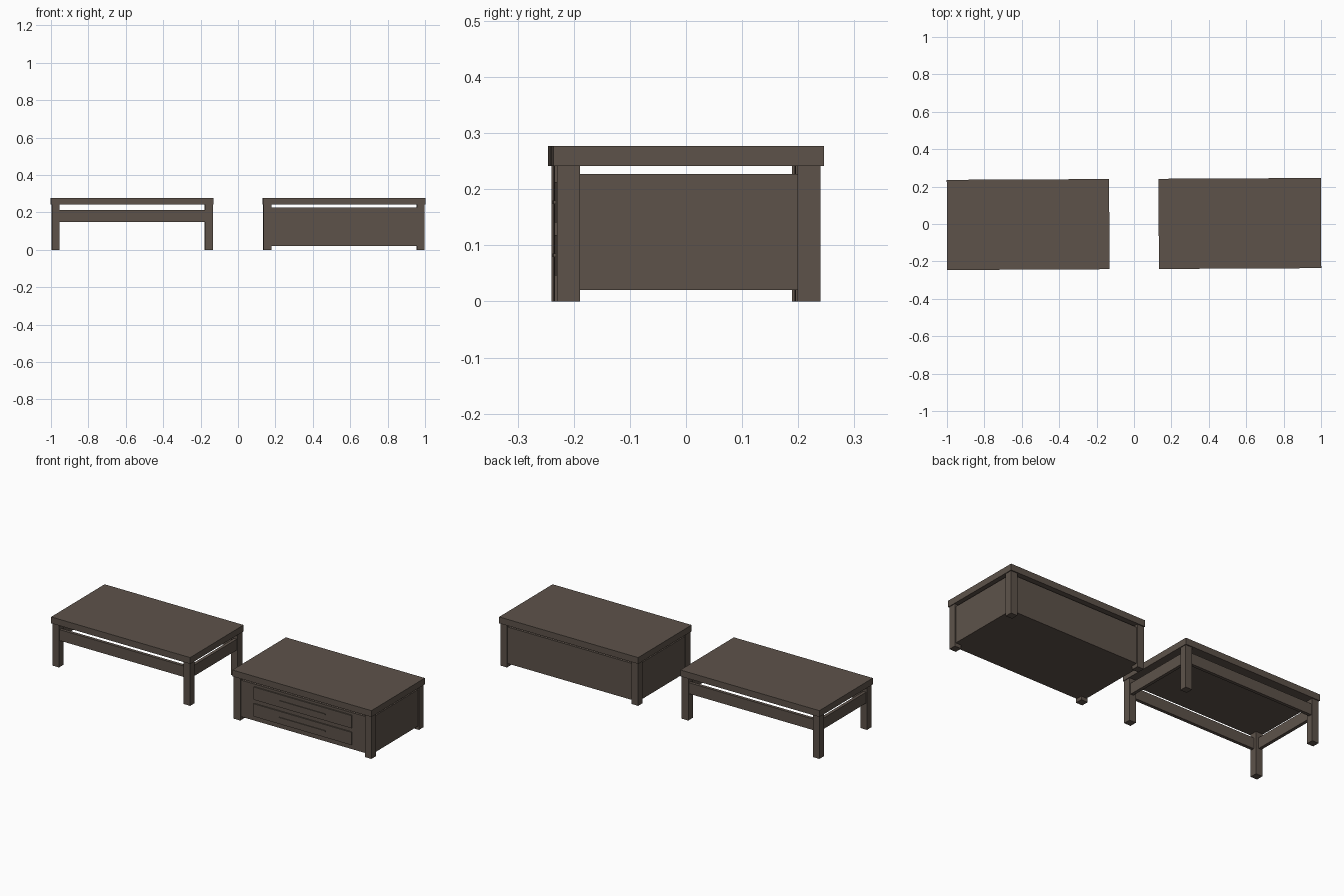
import bpy, math
from mathutils import Matrix

if "Cube" in bpy.data.objects:
    bpy.data.objects.remove(bpy.data.objects["Cube"])

wood = bpy.data.materials.new("dark brown wood")
wood.diffuse_color = (0.11, 0.085, 0.068, 1)
wood.use_nodes = True
wood.node_tree.nodes["Principled BSDF"].inputs["Base Color"].default_value = wood.diffuse_color
TURN = Matrix.Rotation(0.005, 4, 'Z')   # the pair stands very slightly turned


def box(name, x0, x1, y0, y1, z0, z1):
    """Axis-aligned board from its limits."""
    v = [(x, y, z) for x in (x0, x1) for y in (y0, y1) for z in (z0, z1)]
    f = [(0, 1, 3, 2), (4, 6, 7, 5), (0, 4, 5, 1), (2, 3, 7, 6), (0, 2, 6, 4), (1, 5, 7, 3)]
    me = bpy.data.meshes.new(name)
    me.from_pydata(v, [], f)
    me.transform(TURN)
    me.materials.append(wood)
    ob = bpy.data.objects.new(name, me)
    bpy.context.collection.objects.link(ob)
    return ob


HW, HD = 0.434, 0.241      # half size of a table top
LW, LD = 0.430, 0.235      # outer half size over the legs
LEG = 0.041


def frame(name, cx, z0, z1, inset, thick):
    """Top, four legs and the four boards between the legs."""
    box(name + "_top", cx - HW, cx + HW, -HD, HD, 0.241, 0.277)
    for sx in (-1, 1):
        for sy in (-1, 1):
            xs = sorted((cx + sx * LW, cx + sx * (LW - LEG)))
            ys = sorted((sy * LD, sy * (LD - LEG)))
            box(name + "_leg", *xs, *ys, 0, 0.241)
    for s in (-1, 1):
        ys = sorted((s * (LD - inset), s * (LD - inset - thick)))
        box(name + "_long_board", cx - LW + LEG, cx + LW - LEG, *ys, z0, z1)
        xs = sorted((cx + s * (LW - inset), cx + s * (LW - inset - thick)))
        box(name + "_side_board", *xs, -LD + LEG, LD - LEG, z0, z1)


# Open coffee table on the left, drawer table on the right
frame("open_table", -0.566, 0.15, 0.212, 0.006, 0.018)
CX = 0.566
frame("drawer_table", CX, 0.02, 0.227, 0.006, 0.018)

# Bottom board of the drawer table
box("drawer_table_bottom", CX - LW + 0.024, CX + LW - 0.024, -LD + 0.024, LD - 0.024, 0.02, 0.035)

# Two drawer fronts with long thin handles
for zc in (0.177, 0.082):
    box("drawer_front", CX - 0.305, CX + 0.305, -LD - 0.001, -LD + 0.008, zc - 0.036, zc + 0.036)
    box("drawer_handle", CX - 0.145, CX + 0.145, -LD - 0.005, -LD, zc - 0.003, zc + 0.003)
